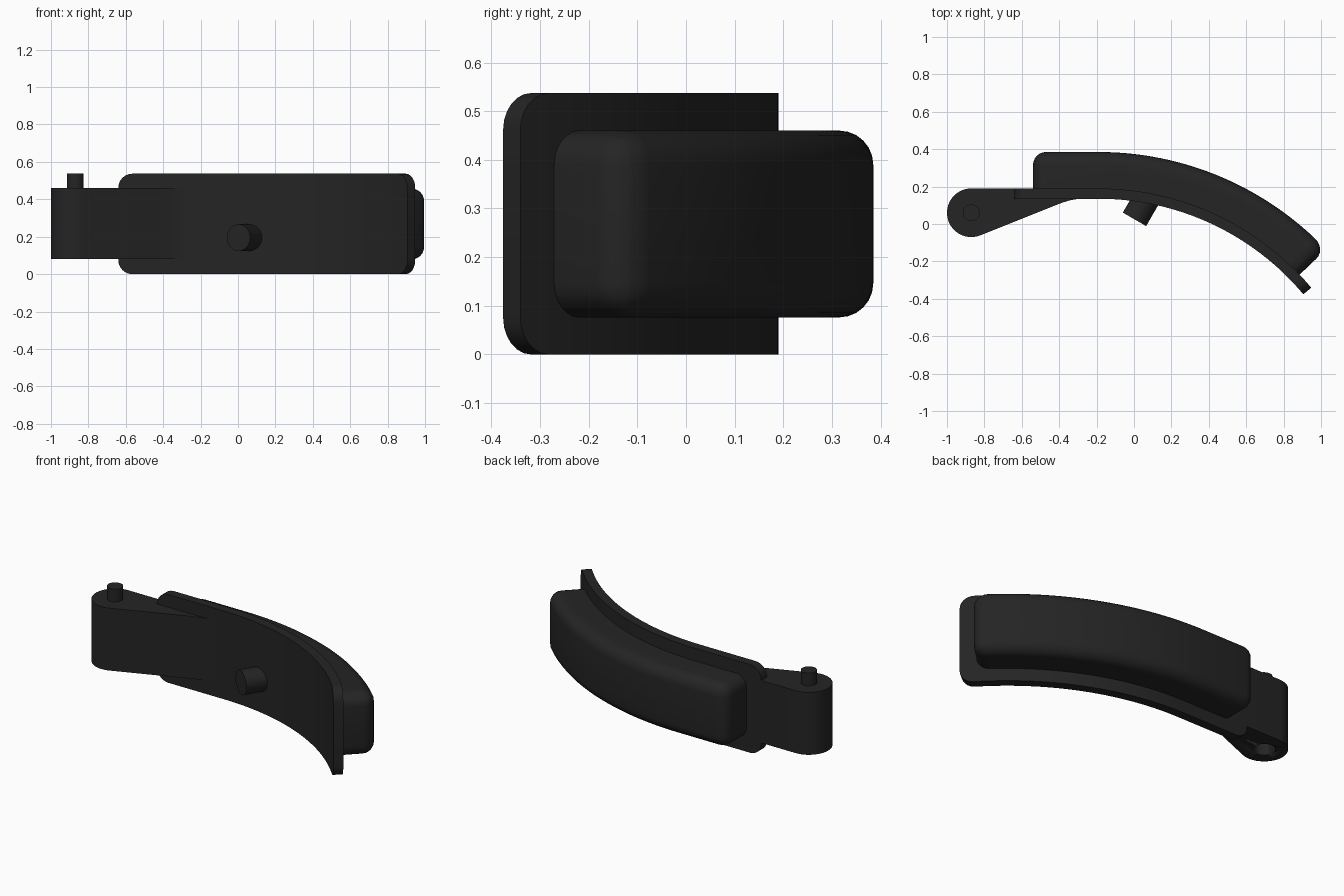
import bpy, bmesh, math
from mathutils import Vector, Matrix

if "Cube" in bpy.data.objects:
    bpy.data.objects.remove(bpy.data.objects["Cube"])

mat = bpy.data.materials.new("charcoal")
mat.diffuse_color = (0.018, 0.018, 0.018, 1)
mat.use_nodes = True
mat.node_tree.nodes["Principled BSDF"].inputs["Base Color"].default_value = mat.diffuse_color

BEND_X, RADIUS, FACE_Y = -0.19, 1.43, 0.135   # start, inner radius and front face of the bend


def finish(name, bm, smooth=True):
    bmesh.ops.recalc_face_normals(bm, faces=bm.faces)
    mesh = bpy.data.meshes.new(name)
    bm.to_mesh(mesh)
    bm.free()
    mesh.materials.append(mat)
    ob = bpy.data.objects.new(name, mesh)
    bpy.context.collection.objects.link(ob)
    if smooth:
        bpy.ops.object.select_all(action='DESELECT')
        ob.select_set(True)
        bpy.context.view_layer.objects.active = ob
        bpy.ops.object.shade_smooth_by_angle(angle=math.radians(35))
    return ob


def bend(co):
    """Map (length, depth, height) onto a straight run followed by an arc."""
    s, r, z = co
    if s <= BEND_X:
        return Vector((s, FACE_Y + r, z))
    t = (s - BEND_X) / RADIUS
    return Vector((BEND_X + (RADIUS + r) * math.sin(t),
                   FACE_Y - RADIUS + (RADIUS + r) * math.cos(t), z))


def curved_slab(name, lo, hi, radius, rounded):
    """Box with chosen edges rounded, sliced along its length and bent."""
    bm = bmesh.new()
    lo, hi = Vector(lo), Vector(hi)
    size = hi - lo
    bmesh.ops.create_cube(bm, size=1, matrix=Matrix.Translation((lo + hi) / 2)
                          @ Matrix.Diagonal((*size, 1)))
    edges = [e for e in bm.edges if rounded(e, lo)]
    bmesh.ops.bevel(bm, geom=edges, offset=radius, segments=6, profile=0.5,
                    affect='EDGES')
    n = 32
    for i in range(n):
        s = BEND_X + (hi.x - BEND_X) * i / n
        bmesh.ops.bisect_plane(bm, geom=bm.verts[:] + bm.edges[:] + bm.faces[:],
                               plane_co=(s, 0, 0), plane_no=(1, 0, 0), dist=1e-5)
    for v in bm.verts:
        v.co = bend(v.co)
    return finish(name, bm)


def cylinder(name, a, b, radius, smooth=True):
    a, b = Vector(a), Vector(b)
    bm = bmesh.new()
    rot = (b - a).to_track_quat('Z', 'Y').to_matrix().to_4x4()
    bmesh.ops.create_cone(bm, cap_ends=True, segments=32, radius1=radius, radius2=radius,
                          depth=(b - a).length, matrix=Matrix.Translation((a + b) / 2) @ rot)
    return finish(name, bm, smooth)


# Backing plate: only the four outline corners are rounded
curved_slab("backing_plate", (-0.64, 0, 0), (1.058, 0.055, 0.537), 0.075,
            lambda e, lo: abs(e.verts[0].co.y - e.verts[1].co.y) > 0.01)

# Friction pad: every edge rounded except those against the plate
curved_slab("friction_pad", (-0.54, 0.045, 0.076), (0.968, 0.25, 0.46), 0.07,
            lambda e, lo: any(v.co.y > lo.y + 0.01 for v in e.verts))

# Pivot arm: round eye tapering into the plate
EYE, EYE_R = (-0.87, 0.06), 0.13
outline = [(-0.30, 0.185), (-0.50, 0.19)]
for i in range(29):
    a = math.radians(90 + 202 * i / 28)
    outline.append((EYE[0] + EYE_R * math.cos(a), EYE[1] + EYE_R * math.sin(a)))
outline += [(-0.42, 0.100), (-0.38, 0.115), (-0.34, 0.127), (-0.30, 0.134), (-0.27, 0.137)]
bm = bmesh.new()
face = bm.faces.new([bm.verts.new((x, y, 0.08)) for x, y in outline])
top = bmesh.ops.extrude_face_region(bm, geom=[face])["geom"]
bmesh.ops.translate(bm, vec=(0, 0, 0.38),
                    verts=[g for g in top if isinstance(g, bmesh.types.BMVert)])
arm = finish("pivot_arm", bm)

# Blind socket in the underside of the arm
cutter = cylinder("socket_cutter", (*EYE, 0.0), (*EYE, 0.30), 0.06)
cutter.hide_render = True
cutter.hide_set(True)
cut = arm.modifiers.new("socket", 'BOOLEAN')
cut.operation, cut.solver, cut.object = 'DIFFERENCE', 'EXACT', cutter

# Pivot pin on the eye and slanted peg on the inner face
cylinder("pivot_pin", (*EYE, 0.44), (*EYE, 0.537), 0.045)
cylinder("actuator_peg", (0.0025, 0.025, 0.195), (0.073, 0.147, 0.195), 0.072)
